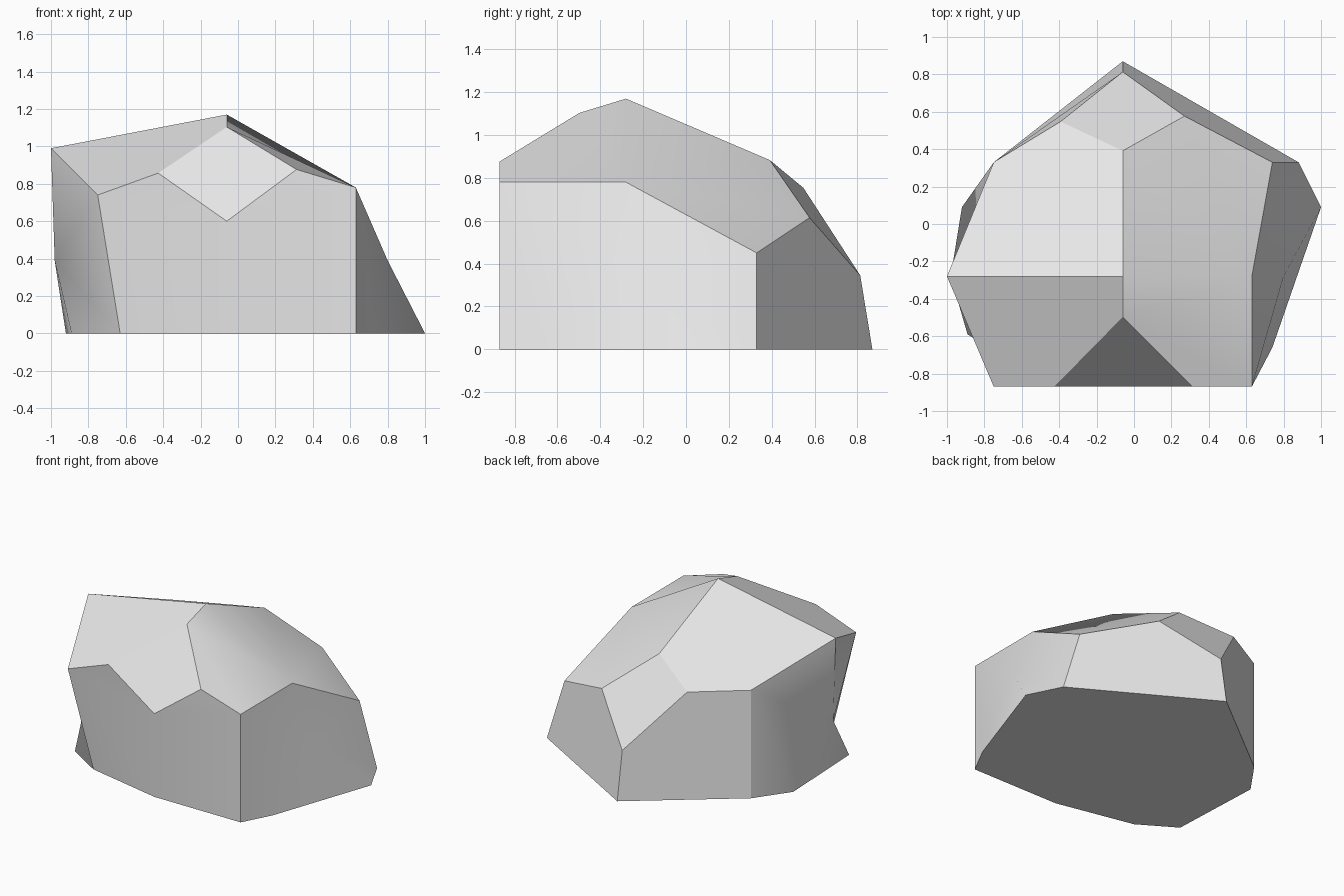
import bpy
import bmesh
import math

default_cube = bpy.data.objects.get("Cube")
if default_cube:
    bpy.data.objects.remove(default_cube, do_unlink=True)

# Stone material
stone = bpy.data.materials.new("light grey stone")
stone.use_nodes = True
grey = (0.8, 0.8, 0.8, 1.0)
stone.diffuse_color = grey
stone.node_tree.nodes["Principled BSDF"].inputs["Base Color"].default_value = grey

MID_X, MID_Y = -0.06, -0.28

# Control points of the boulder: crown, top rim, side bulges and footprint
points = {
    "crown": (MID_X, MID_Y, 1.17),
    "rim_front_right": (-0.75, -0.87, 0.74),
    "rim_front": (MID_X, -0.87, 0.99),
    "rim_front_left": (0.63, -0.87, 0.78),
    "rim_left": (0.63, MID_Y, 0.78),
    "rim_back_left": (0.74, 0.33, 0.45),
    "rim_back": (MID_X, 0.75, 0.73),
    "rim_back_right": (-0.75, 0.33, 0.78),
    "rim_right": (-1.0, MID_Y, 0.99),
    "bulge_left": (0.8, MID_Y, 0.39),
    "bulge_right": (-0.98, MID_Y, 0.39),
    "foot_front_right": (-0.63, -0.75, 0),
    "foot_front": (MID_X, -0.87, 0),
    "foot_front_left": (0.63, -0.87, 0),
    "foot_left_fore": (0.74, -0.66, 0),
    "foot_left_aft": (1.0, 0.09, 0),
    "foot_back_left": (0.88, 0.33, 0),
    "foot_back": (MID_X, 0.87, 0),
    "foot_back_right": (-0.75, 0.33, 0),
    "foot_right_aft": (-0.92, 0.09, 0),
    "foot_right_fore": (-0.89, -0.59, 0),
}

bm = bmesh.new()
verts = {name: bm.verts.new(co) for name, co in points.items()}


def face(*names):
    return bm.faces.new([verts[n] for n in names])


# The same pattern of faces serves all four quarters of the boulder
for end in ("front", "back"):
    for side in ("left", "right"):
        corner = end + "_" + side
        foot_side = "foot_" + side + ("_fore" if end == "front" else "_aft")
        # Top facet
        face("crown", "rim_" + end, "rim_" + corner, "rim_" + side)
        # Front or back wall
        face("rim_" + end, "foot_" + end, "foot_" + corner, "rim_" + corner)
        # Side wall
        face("rim_" + side, "rim_" + corner, "foot_" + corner,
             foot_side, "bulge_" + side)

# Sloping chips low on both sides
for side in ("left", "right"):
    face("bulge_" + side, "foot_" + side + "_fore", "foot_" + side + "_aft")

# Flat underside
face(*[name for name in points if name.startswith("foot_")])

# Chip off the front and back of the rim
bmesh.ops.bevel(bm, geom=[verts["rim_front"], verts["rim_back"]],
                offset=0.39, offset_type="OFFSET", segments=1,
                profile=0.5, affect="VERTICES")
bmesh.ops.recalc_face_normals(bm, faces=bm.faces[:])

mesh = bpy.data.meshes.new("boulder")
bm.to_mesh(mesh)
bm.free()
mesh.materials.append(stone)
boulder = bpy.data.objects.new("boulder", mesh)
bpy.context.collection.objects.link(boulder)

# Soft facets with crisp main edges
bpy.ops.object.select_all(action="DESELECT")
boulder.select_set(True)
bpy.context.view_layer.objects.active = boulder
bpy.ops.object.shade_smooth_by_angle(angle=math.radians(30))
